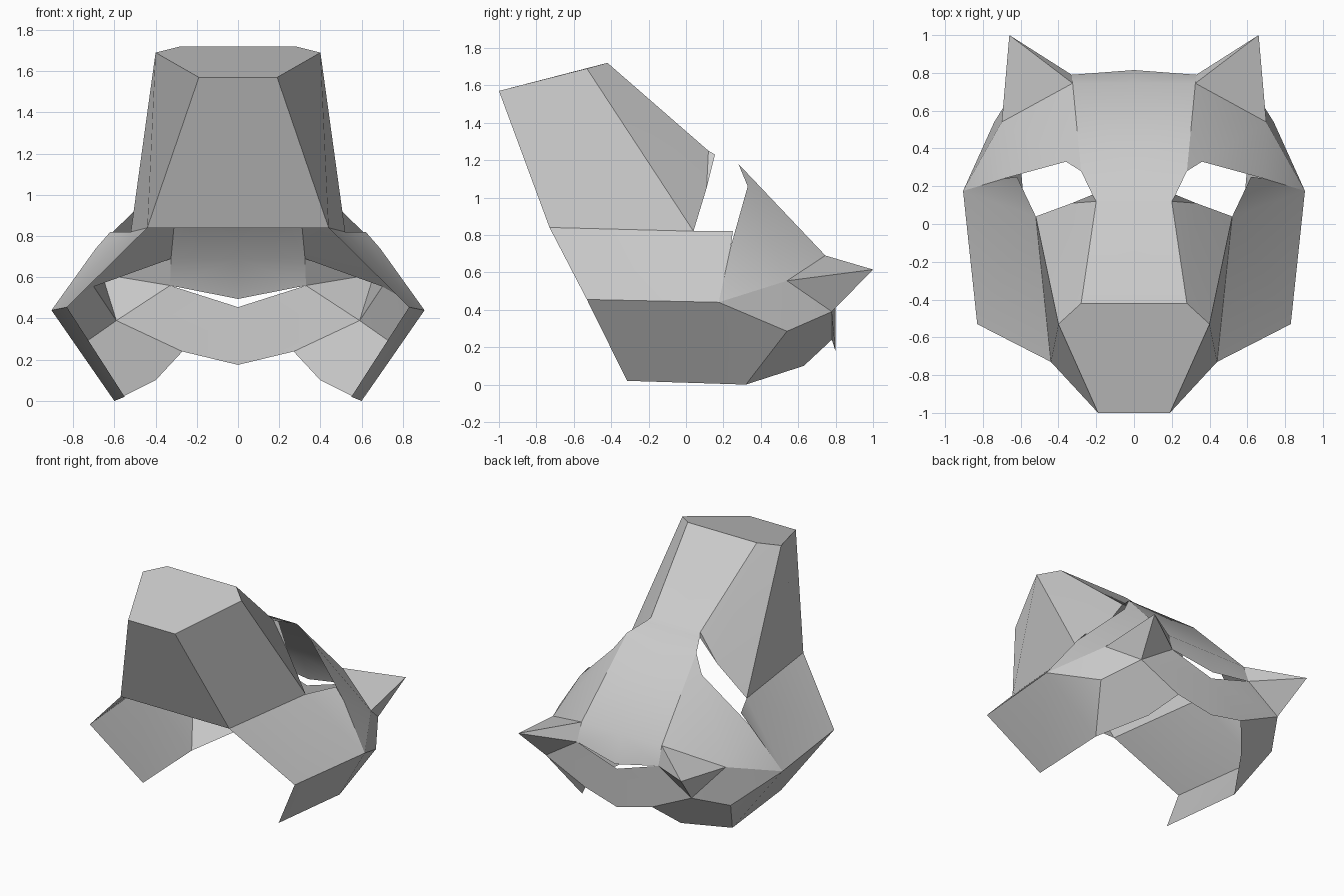
import bpy
import math
from mathutils import Vector

cube = bpy.data.objects.get("Cube")
if cube:
    bpy.data.objects.remove(cube, do_unlink=True)

# Plain paper colour
paper = bpy.data.materials.new("grey paper")
paper.use_nodes = True
grey = (0.6, 0.6, 0.6, 1)
paper.diffuse_color = grey
paper.node_tree.nodes["Principled BSDF"].inputs["Base Color"].default_value = grey

# Fold points of the left half of the mask
points = {
    "nose_front": (.19, -1, 1.57),
    "nose_side": (.40, -.53, 1.69),
    "nose_top": (.28, -.42, 1.72),
    "lip": (.44, -.73, .84),
    "eye_bottom": (.52, .04, .82),
    "eye_side": (.33, .11, 1.05),
    "eye_inner": (.20, .12, 1.25),
    "eye_bridge": (.22, .155, 1.23),
    "brow_inner": (.28, .28, 1.18),
    "brow_peak": (.36, .33, 1.06),
    "eye_outer": (.62, .25, .82),
    "brow_outer": (.69, .24, .74),
    "cheek_back": (.905, .175, .44),
    "cheek_front": (.83, -.53, .455),
    "jaw_front": (.55, -.315, .02),
    "jaw_back": (.60, .32, 0),
    "ear_inner": (.325, .745, .69),
    "ear_outer": (.70, .54, .555),
    "ear_tip": (.66, 1, .615),
    "ear_rear": (.33, .79, .56),
    "ear_low": (.59, .78, .39),
    "temple": (.74, .54, .285),
    "neck_low": (.40, .63, .10),
    "neck_inner": (.27, .78, .24),
    "crown_mid": (0, .815, .495),
    "band_top_mid": (0, .80, .455),
    "band_low_mid": (0, .80, .175),
}


def locate(label):
    """A label starting with 'mid ' is that point moved to the centre line."""
    if label.startswith("mid "):
        _, y, z = points[label[4:]]
        return Vector((0, y, z))
    return Vector(points[label])


def panel(name, inside, faces):
    """Folded sheet from labelled corners, facing away from inside, mirrored."""
    labels = []
    polygons = []
    for text in faces:
        corners = [c.strip() for c in text.split(",")]
        spots = [locate(c) for c in corners]
        normal = Vector()
        for a, b in zip(spots, spots[1:] + spots[:1]):
            normal += a.cross(b)
        middle = sum(spots, Vector()) / len(spots)
        if normal.dot(middle - Vector(inside)) < 0:
            corners.reverse()
        for c in corners:
            if c not in labels:
                labels.append(c)
        polygons.append([labels.index(c) for c in corners])
    mesh = bpy.data.meshes.new(name)
    mesh.from_pydata([locate(c) for c in labels], [], polygons)
    mesh.materials.append(paper)
    obj = bpy.data.objects.new(name, mesh)
    bpy.context.collection.objects.link(obj)
    bpy.ops.object.select_all(action="DESELECT")
    obj.select_set(True)
    bpy.context.view_layer.objects.active = obj
    bpy.ops.object.shade_smooth_by_angle(angle=math.radians(30))
    mirror = obj.modifiers.new("Mirror", "MIRROR")
    mirror.use_clip = True
    return obj


head = (0, 0, .5)

# Nose plate, front of the muzzle and its sides
panel("muzzle", head, [
    "mid nose_front, nose_front, nose_side, nose_top, mid nose_top",
    "mid nose_front, nose_front, lip, mid lip",
    "nose_front, nose_side, eye_bottom, lip",
    "nose_side, nose_top, eye_inner, eye_side",
    "nose_side, eye_side, eye_bottom",
    "eye_inner, eye_bridge, eye_side",
])

# Nose bridge, forehead, brows and cheeks, open at the eyes
panel("face", head, [
    "mid nose_top, nose_top, eye_inner, mid eye_inner",
    "mid eye_inner, eye_inner, eye_bridge, mid eye_bridge",
    "mid eye_bridge, eye_bridge, brow_inner, mid brow_inner",
    "mid brow_inner, brow_inner, ear_inner, mid ear_inner",
    "mid ear_inner, ear_inner, ear_rear, crown_mid",
    "brow_inner, brow_peak, ear_inner",
    "brow_peak, brow_outer, ear_outer, ear_inner",
    "brow_outer, cheek_back, ear_outer",
    "eye_bottom, eye_outer, brow_outer, cheek_back",
    "lip, eye_bottom, cheek_back, cheek_front",
])

# Pointed ears, open underneath
panel("ears", (.55, .72, .52), [
    "ear_inner, ear_tip, ear_outer",
    "ear_inner, ear_tip, ear_rear",
    "ear_outer, ear_tip, ear_low",
    "ear_rear, ear_tip, ear_low",
])

# Side flaps turning in under the cheeks
panel("jaw_flaps", head, [
    "cheek_front, cheek_back, jaw_back, jaw_front",
    "cheek_back, temple, jaw_back",
    "cheek_back, ear_outer, temple",
    "ear_outer, ear_low, temple",
    "temple, ear_low, neck_inner, neck_low, jaw_back",
])

# Band across the back of the head
panel("back_band", head, [
    "ear_rear, ear_low, neck_inner, band_low_mid, band_top_mid",
])
